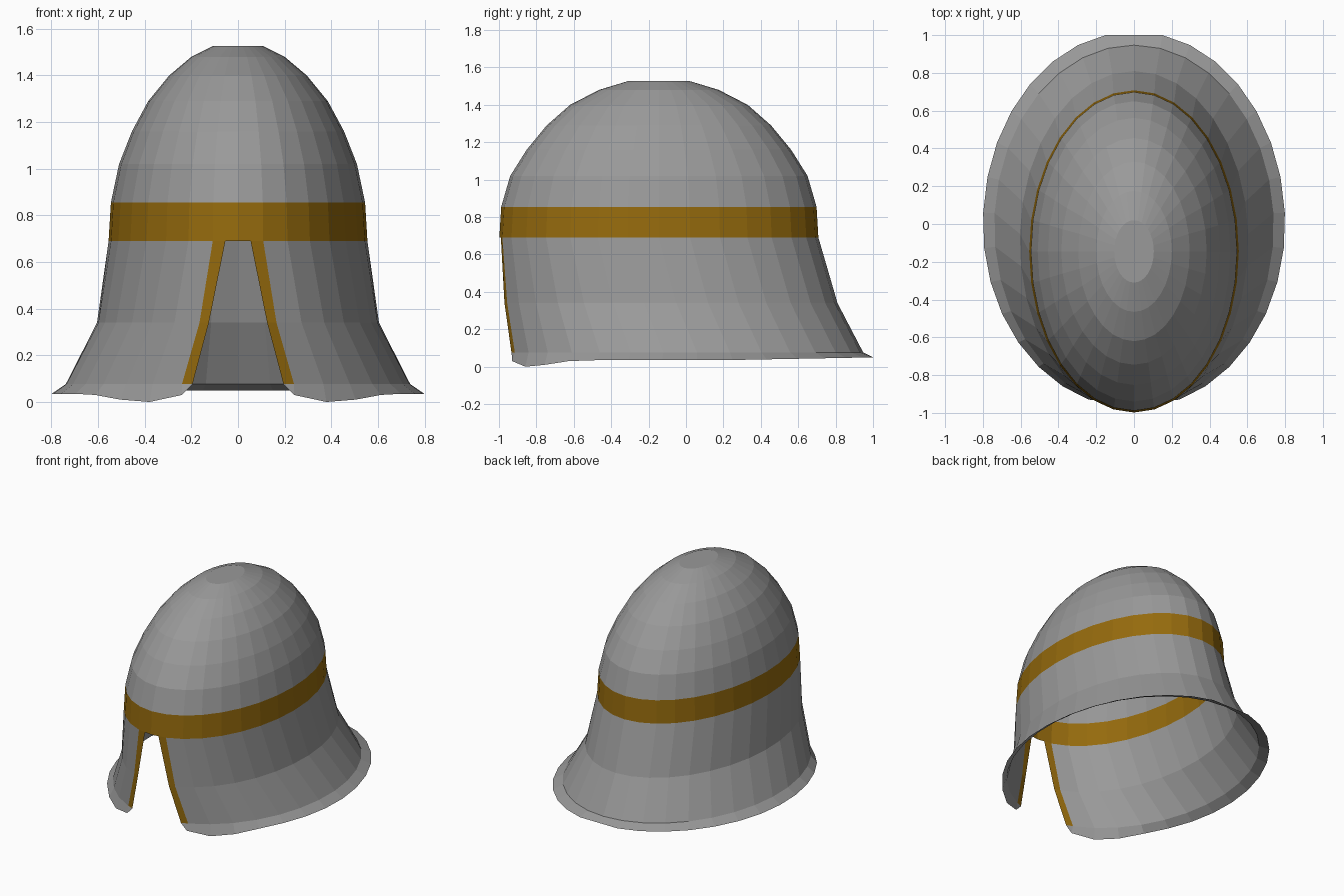
import bpy
from math import sin, cos, pi, radians, asin

if "Cube" in bpy.data.objects:
    bpy.data.objects.remove(bpy.data.objects["Cube"])

SEG = 32
STEP = 2 * pi / SEG


def material(name, rgb):
    m = bpy.data.materials.new(name)
    m.diffuse_color = (*rgb, 1)
    m.use_nodes = True
    m.node_tree.nodes["Principled BSDF"].inputs["Base Color"].default_value = m.diffuse_color
    return m


STEEL = material("grey steel", (0.32, 0.32, 0.32))
GOLD = material("dark gold", (0.30, 0.145, 0.004))


def build(name, verts, faces, mats, gold_faces=()):
    me = bpy.data.meshes.new(name)
    me.from_pydata(verts, [], faces)
    for m in mats:
        me.materials.append(m)
    for i in gold_faces:
        me.polygons[i].material_index = 1
    me.update()
    ob = bpy.data.objects.new(name, me)
    bpy.context.collection.objects.link(ob)
    return ob


def pt(ring, a):
    """Point on an elliptical ring; angle 0 is the front, growing towards +x."""
    z, rx, ry, cy = ring
    return (rx * sin(a), cy - ry * cos(a), z)


def closed_shell(name, rings, mat, cap=False):
    verts = [pt(r, i * STEP) for r in rings for i in range(SEG)]
    faces = []
    for k in range(len(rings) - 1):
        for i in range(SEG):
            j = (i + 1) % SEG
            b, t = k * SEG, (k + 1) * SEG
            faces.append((b + i, b + j, t + j, t + i))
    if cap:
        t = (len(rings) - 1) * SEG
        faces.append(tuple(range(t, t + SEG)))
    return build(name, verts, faces, [mat])


# Rings as (height, half width, half depth, centre y)
CY = -0.145
brow_low = (0.69, 0.555, 0.853, CY)
brow_high = (0.855, 0.545, 0.843, CY)
dome = [brow_high] + [(z, rx, ry, CY) for z, rx, ry in (
    (1.02, 0.51, 0.795), (1.16, 0.455, 0.707), (1.29, 0.385, 0.60),
    (1.40, 0.295, 0.475), (1.48, 0.20, 0.32), (1.527, 0.105, 0.165))]

closed_shell("skull_dome", dome, STEEL, cap=True)
closed_shell("brow_band", [brow_low, brow_high], GOLD)


# Flared skirt, open at the front: column 0 is the slit edge,
# column 1 the outer side of the gold trim, the rest run round to the back
def column_angles(rx, x_edge, x_trim):
    first = asin(x_trim / rx)
    n = SEG // 2
    return [asin(x_edge / rx)] + [
        first + (pi - first) * (i - 1) / (n - 1) for i in range(1, n + 1)]


rows = []
a0, a1 = pt(brow_low, 0), pt(brow_low, STEP)
middle = tuple((p + q) / 2 for p, q in zip(a0, a1))
rows.append([middle] + [pt(brow_low, i * STEP) for i in range(1, SEG // 2 + 1)])
for ring, xe, xt in (((0.34, 0.605, 0.90, -0.09), 0.125, 0.165),
                     ((0.077, 0.74, 0.957, -0.01), 0.195, 0.24)):
    rows.append([pt(ring, a) for a in column_angles(ring[1], xe, xt)])

# Rolled lip, dipping at the cheeks and slightly raised and flattened at the back
dip = {1: 0.03, 2: 0.0, 3: 0.01, 4: 0.03}
lip = []
for i, a in enumerate(column_angles(0.80, 0.20, 0.24)):
    y = -cos(a) * (0.975 if cos(a) > 0 else 1.02)
    y = max(-0.935, min(1.0, y))
    z = dip.get(i, 0.035 + 0.015 * max(0.0, y - 0.2) / 0.8)
    lip.append((0.80 * sin(a), y, z))
lip[0] = (0.20, -0.932, 0.07)
rows.append(lip)

n = SEG // 2 + 1
verts = [p for row in rows for p in row]
faces, gold = [], []
for k in range(len(rows) - 1):
    for i in range(n - 1):
        if i == 0 and k < 2:
            gold.append(len(faces))
        b, t = (k + 1) * n, k * n
        faces.append((b + i, b + i + 1, t + i + 1, t + i))
verts = [(0.0 if abs(x) < 1e-6 else x, y, z) for x, y, z in verts]
skirt = build("neck_and_cheek_guard", verts, faces, [STEEL, GOLD], gold)
mirror = skirt.modifiers.new("mirror", "MIRROR")
mirror.use_clip = True
